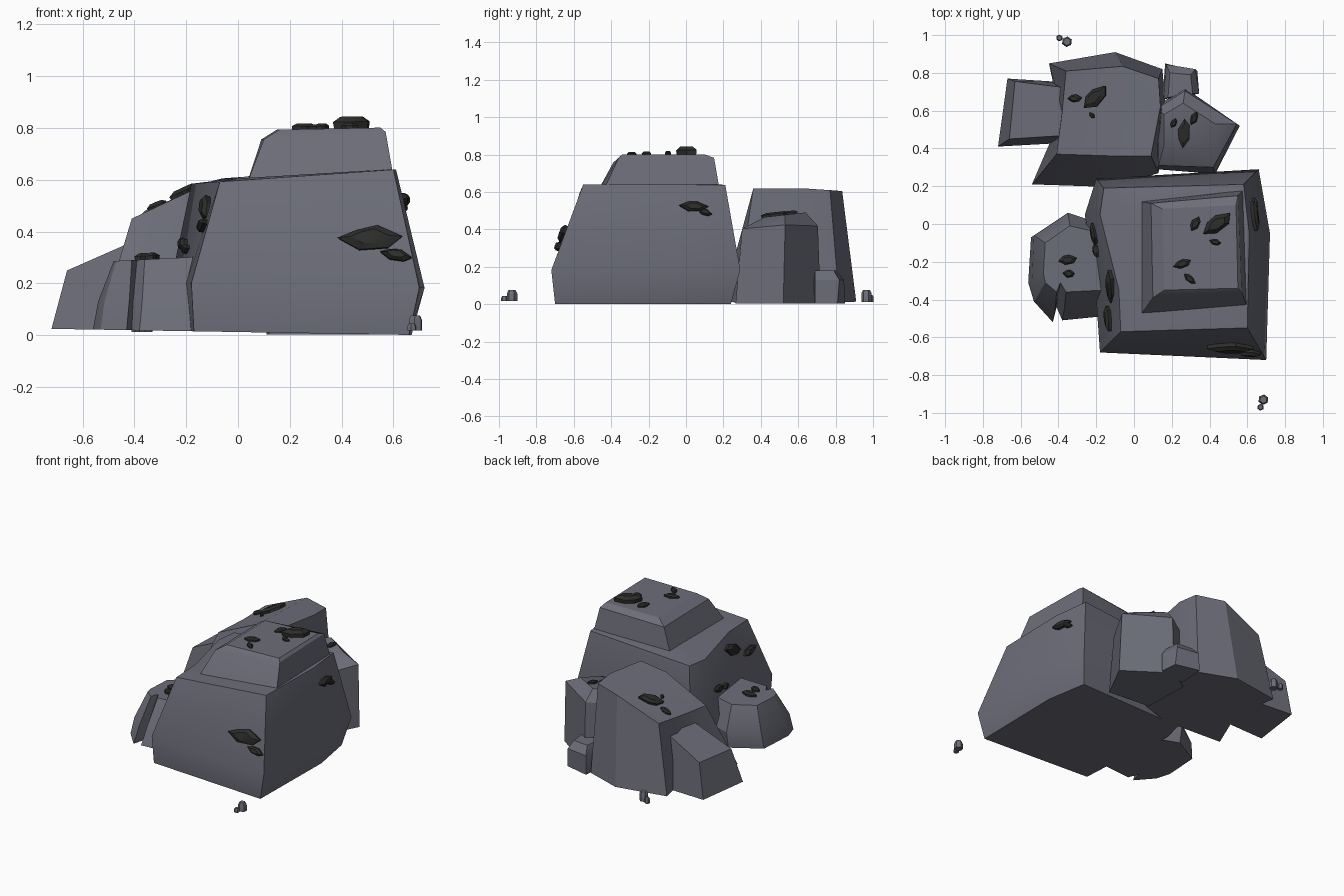
import bpy, bmesh, math, random
from mathutils import Vector
from mathutils.bvhtree import BVHTree

random.seed(4)


def material(name, rgb):
    m = bpy.data.materials.new(name)
    m.diffuse_color = (*rgb, 1)
    return m


STONE = material("slate_grey", (0.150, 0.154, 0.190))
DARK = material("charcoal", (0.026, 0.026, 0.024))
rocks = []


def loft(name, rings, mat):
    """Bridge rings of points, cap both ends, keep edges over 30 degrees sharp."""
    bm = bmesh.new()
    loops = [[bm.verts.new(p) for p in r] for r in rings]
    n = len(loops[0])
    for a, b in zip(loops, loops[1:]):
        for i in range(n):
            j = (i + 1) % n
            bm.faces.new((a[i], a[j], b[j], b[i]))
    bm.faces.new(loops[0][::-1])
    bm.faces.new(loops[-1])
    bmesh.ops.recalc_face_normals(bm, faces=bm.faces)
    bmesh.ops.triangulate(bm, faces=[f for f in bm.faces if len(f.verts) > 4])
    for f in bm.faces:
        f.smooth = True
    for e in bm.edges:
        e.smooth = e.calc_face_angle(0) < math.radians(28)
    me = bpy.data.meshes.new(name)
    bm.to_mesh(me)
    me.materials.append(mat)
    ob = bpy.data.objects.new(name, me)
    bpy.context.collection.objects.link(ob)
    return ob, BVHTree.FromBMesh(bm)


def rock(name, *rings):
    """Each ring is (outline, (z0, slope_x, slope_y)); outline points may carry own z."""
    out = [[p if len(p) == 3 else (p[0], p[1], z + sx * p[0] + sy * p[1])
            for p in pts] for pts, (z, sx, sy) in rings]
    rocks.append(loft(name, out, STONE)[1])


GROUND = (0.012, -0.017, 0)

# Large front boulder
rock("main_boulder",
     ([(-.17, -.67), (.66, -.70), (.67, -.05), (.62, .24), (-.2, .2), (-.24, .05), (-.19, -.35)], GROUND),
     ([(-.18, -.68), (.70, -.72), (.72, -.05), (.66, .29), (-.2, .24), (-.26, .05), (-.2, -.4)], (.197, -.02, 0)),
     ([(-.07, -.57), (.60, -.55), (.61, -.05), (.58, .21), (-.16, .19), (-.18, .05), (-.08, -.35)], (.597, .07, 0)),
     ([(.00, -.50), (.59, -.47), (.59, -.05), (.57, .19), (-.01, .17), (-.02, .05), (.0, -.35)], (.605, .06, 0)))

# Slab on top of it
rock("cap_slab",
     ([(.03, -.49), (.60, -.44), (.58, .18), (.03, .12)], (.57, .07, 0)),
     ([(.10, -.39), (.57, -.36), (.55, .15), (.09, .11)], (.75, .06, 0)),
     ([(.16, -.35), (.55, -.34), (.54, .10), (.15, .08)], (.79, .02, 0)))

# Rear boulder, falling away to the left
rock("rear_boulder",
     ([(-.54, .21), (-.1, .195), (.13, .27), (.17, .6), (.15, .82), (-.1, .91), (-.45, .85), (-.39, .56)], GROUND),
     ([(-.41, .37, .45), (-.10, .36, .595), (.09, .36, .62), (.14, .62, .62), (.13, .77, .61),
       (-.06, .835, .605), (-.36, .81, .48), (-.38, .6, .46)], GROUND))

# Low step at the far left
rock("left_step",
     ([(-.72, .41), (-.36, .43), (-.36, .75), (-.67, .77)], GROUND),
     ([(-.66, .45), (-.35, .47), (-.35, .72), (-.63, .755)], (.54, .44, 0)))

# Right rear boulder
rock("right_rear_boulder",
     ([(.12, .29), (.43, .265), (.56, .52), (.27, .72), (.11, .62)], (0.003, 0, 0)),
     ([(.13, .31), (.42, .30), (.545, .53), (.27, .705), (.12, .61)], (.36, .06, .06)),
     ([(.16, .42), (.36, .42), (.43, .53), (.26, .64), (.16, .58)], (.42, 0, .11)))

# Small stone behind it
rock("rear_stone",
     ([(.15, .66), (.345, .69), (.335, .81), (.165, .85)], (0.003, 0, 0)),
     ([(.155, .66), (.345, .69), (.325, .82), (.17, .845)], (.13, 0, 0)),
     ([(.18, .67), (.31, .69), (.30, .79), (.19, .80)], (.18, 0, 0)))

# Left front boulder with a notch
rock("left_boulder",
     ([(-.56, -.31), (-.53, -.41), (-.43, -.52), (-.41, -.44), (-.38, -.51), (-.18, -.49),
       (-.18, -.02), (-.35, .04), (-.545, -.07)], GROUND),
     ([(-.54, -.30), (-.515, -.39), (-.42, -.47), (-.405, -.39), (-.37, -.46), (-.17, -.45),
       (-.17, 0), (-.35, .06), (-.53, -.06)], (.13, 0, 0)),
     ([(-.48, -.26), (-.47, -.31), (-.41, -.36), (-.39, -.31), (-.36, -.36), (-.16, -.35),
       (-.16, -.05), (-.34, -.01), (-.47, -.10)], (.31, .05, 0)))

# Loose pebbles
for i, (x, y, r, h) in enumerate([(-.355, .965, .028, .075), (-.395, .985, .018, .05),
                                  (.685, -.93, .028, .075), (.67, -.97, .018, .045)]):
    ring = [(x + r * math.cos(a), y + r * math.sin(a)) for a in (k * math.tau / 6 + .4 for k in range(6))]
    top = [(x + (a - x) * .7, y + (b - y) * .7) for a, b in ring]
    z = .012 if i < 2 else .018
    loft(f"pebble_{i + 1}", [[(*p, z) for p in ring], [(*p, h * .75) for p in ring], [(*p, h) for p in top]], STONE)


def flake(name, origin, ray, axis, length, width, thick):
    """Dark mineral shard laid on whichever rock the ray meets first."""
    hits = [h for h in (t.ray_cast(Vector(origin), Vector(ray)) for t in rocks) if h[0] is not None]
    c, n, _, _ = min(hits, key=lambda h: h[3])
    u = Vector(axis)
    u = (u - n * u.dot(n)).normalized()
    v = n.cross(u)
    shape = [(.5, .02), (.12, .46), (-.2, .4), (-.5, .05), (-.18, -.42), (.28, -.4)]
    shape = [(a * length, b * width * random.uniform(.85, 1.1)) for a, b in shape]
    rings = [[c + u * a * s + v * b * s + n * h for a, b in shape]
             for s, h in ((.9, -.02), (1, thick * .55), (.6, thick))]
    loft(name, rings, DARK)


# Shards seen from above: x, y, long direction, length, width, thickness
DOWN = [(.44, .0, (1, .8), .18, .10, .045), (.325, 0, (.5, 1), .085, .05, .02),
        (.43, -.095, (1, -.2), .065, .035, .02), (.255, -.21, (1, .4), .10, .05, .022),
        (.295, -.29, (1, -.8), .08, .04, .018),
        (-.2, .67, (1, .9), .17, .095, .03), (-.31, .665, (1, .1), .08, .045, .022), (-.22, .575, (1, -1), .04, .025, .015),
        (.265, .48, (.05, 1), .16, .075, .02), (.21, .535, (.5, 1), .055, .035, .018), (.318, .56, (.4, 1), .08, .04, .018),
        (-.35, -.19, (1, .2), .10, .06, .025), (-.345, -.262, (1, 0), .065, .045, .025)]
for i, (x, y, d, l, w, t) in enumerate(DOWN):
    flake(f"top_shard_{i + 1}", (x, y, 2), (0, 0, -1), (*d, 0), l, w, t)

# Shards on the steep sides: origin, ray, long direction, size
SIDE = [((.51, -2, .37), (0, 1, 0), (1, 0, .03), .25, .10, .035),
        ((.61, -2, .305), (0, 1, 0), (1, 0, -.2), .125, .05, .03),
        ((2, .04, .52), (-1, 0, 0), (0, 1, 0), .16, .065, .03),
        ((2, .10, .49), (-1, 0, 0), (0, 1, -.3), .08, .04, .025),
        ((-2, -.33, .49), (1, 0, 0), (0, 1, .35), .19, .09, .03),
        ((-2, -.50, .42), (1, 0, 0), (0, 1, -.2), .14, .06, .03),
        ((-2, -.05, .35), (1, 0, 0), (0, 1, .1), .12, .05, .025),
        ((-2, -.14, .33), (1, 0, 0), (0, 1, -.2), .07, .04, .025)]
for i, args in enumerate(SIDE):
    flake(f"side_shard_{i + 1}", *args)
